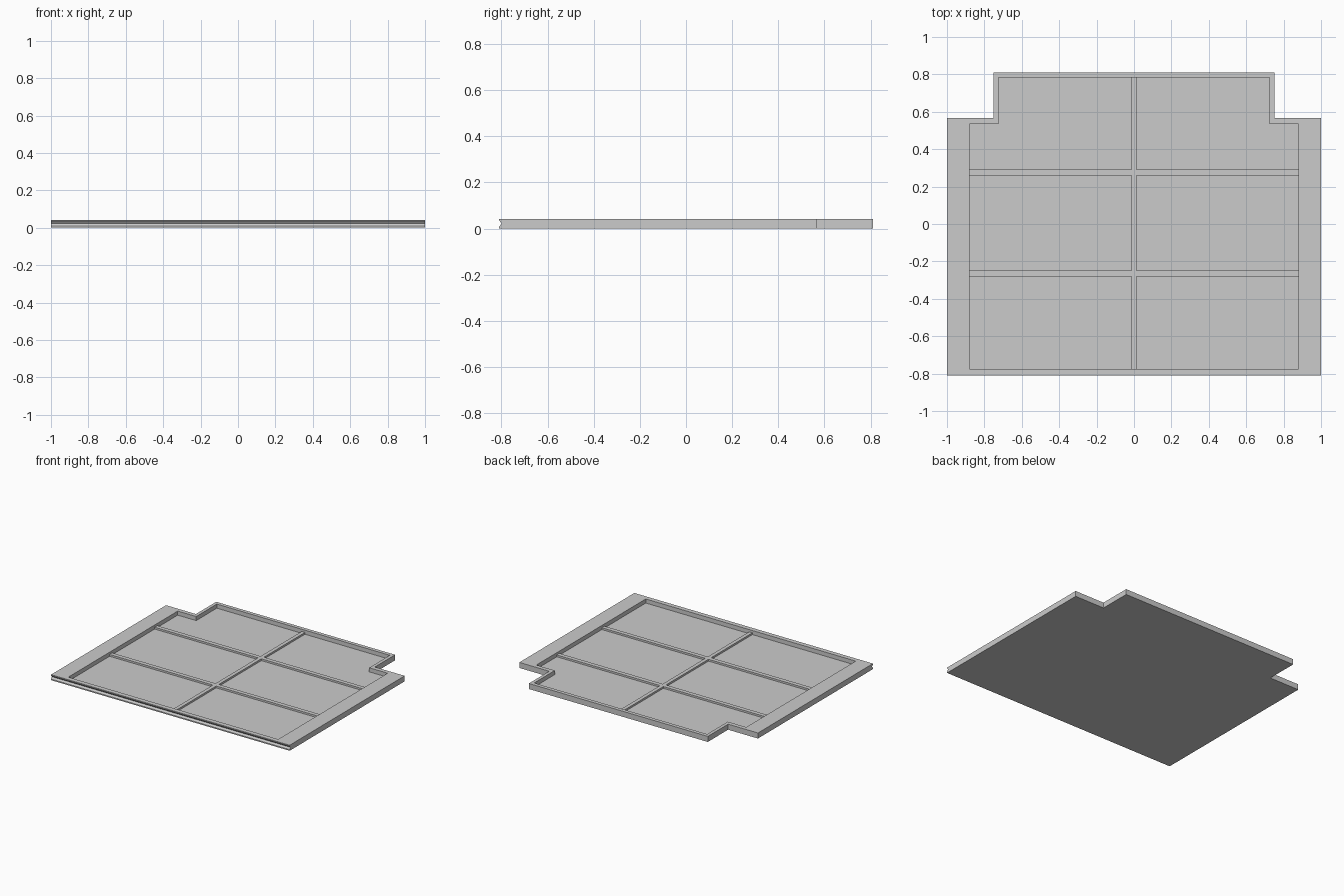
import bpy, bmesh, math

if "Cube" in bpy.data.objects:
    bpy.data.objects.remove(bpy.data.objects["Cube"])

TOP, FLOOR, RIB_TOP = 0.042, 0.011, 0.025

grey = bpy.data.materials.new("light grey")
grey.diffuse_color = (0.6, 0.6, 0.6, 1)
grey.use_nodes = True
grey.node_tree.nodes["Principled BSDF"].inputs["Base Color"].default_value = grey.diffuse_color


def finish(name, bm):
    bmesh.ops.recalc_face_normals(bm, faces=bm.faces)
    mesh = bpy.data.meshes.new(name)
    bm.to_mesh(mesh)
    bm.free()
    mesh.materials.append(grey)
    bpy.context.collection.objects.link(bpy.data.objects.new(name, mesh))


def outline(side, front, shoulder, neck, back, z):
    """Symmetric plan with two notched back corners."""
    right = [(side, front), (side, shoulder), (neck, shoulder), (neck, back)]
    left = [(-x, y) for x, y in reversed(right)]
    return [(x, y, z) for x, y in right + left]


def box(name, x0, x1, y0, y1, z0, z1):
    bm = bmesh.new()
    bmesh.ops.create_cube(bm, size=1)
    for v in bm.verts:
        v.co = (x0 if v.co.x < 0 else x1,
                y0 if v.co.y < 0 else y1,
                z0 if v.co.z < 0 else z1)
    finish(name, bm)


# Tray: outer wall with a V groove along the front, then rim and recess
levels = [(-0.81, 0), (-0.81, 0.009), (-0.799, 0.022), (-0.81, 0.035), (-0.81, TOP)]
loops = [outline(1, y, 0.567, 0.75, 0.81, z) for y, z in levels]
loops += [outline(0.88, -0.775, 0.535, 0.725, 0.782, z) for z in (TOP, FLOOR)]
bm = bmesh.new()
rings = [[bm.verts.new(p) for p in loop] for loop in loops]
for a, b in zip(rings, rings[1:]):
    for i in range(8):
        j = (i + 1) % 8
        bm.faces.new((a[i], a[j], b[j], b[i]))
bm.faces.new(rings[0])
bm.faces.new(rings[-1])
bmesh.ops.dissolve_limit(bm, angle_limit=math.radians(1),
                         verts=bm.verts, edges=bm.edges)
finish("tray", bm)

# Centre rib and the cross ribs on both sides of it
box("centre_rib", -0.014, 0.014, -0.775, 0.782, FLOOR, RIB_TOP)
for row, y in (("front", -0.265), ("back", 0.275)):
    box(row + "_rib_right", 0.014, 0.88, y - 0.016, y + 0.016, FLOOR, RIB_TOP)
    box(row + "_rib_left", -0.88, -0.014, y - 0.016, y + 0.016, FLOOR, RIB_TOP)
